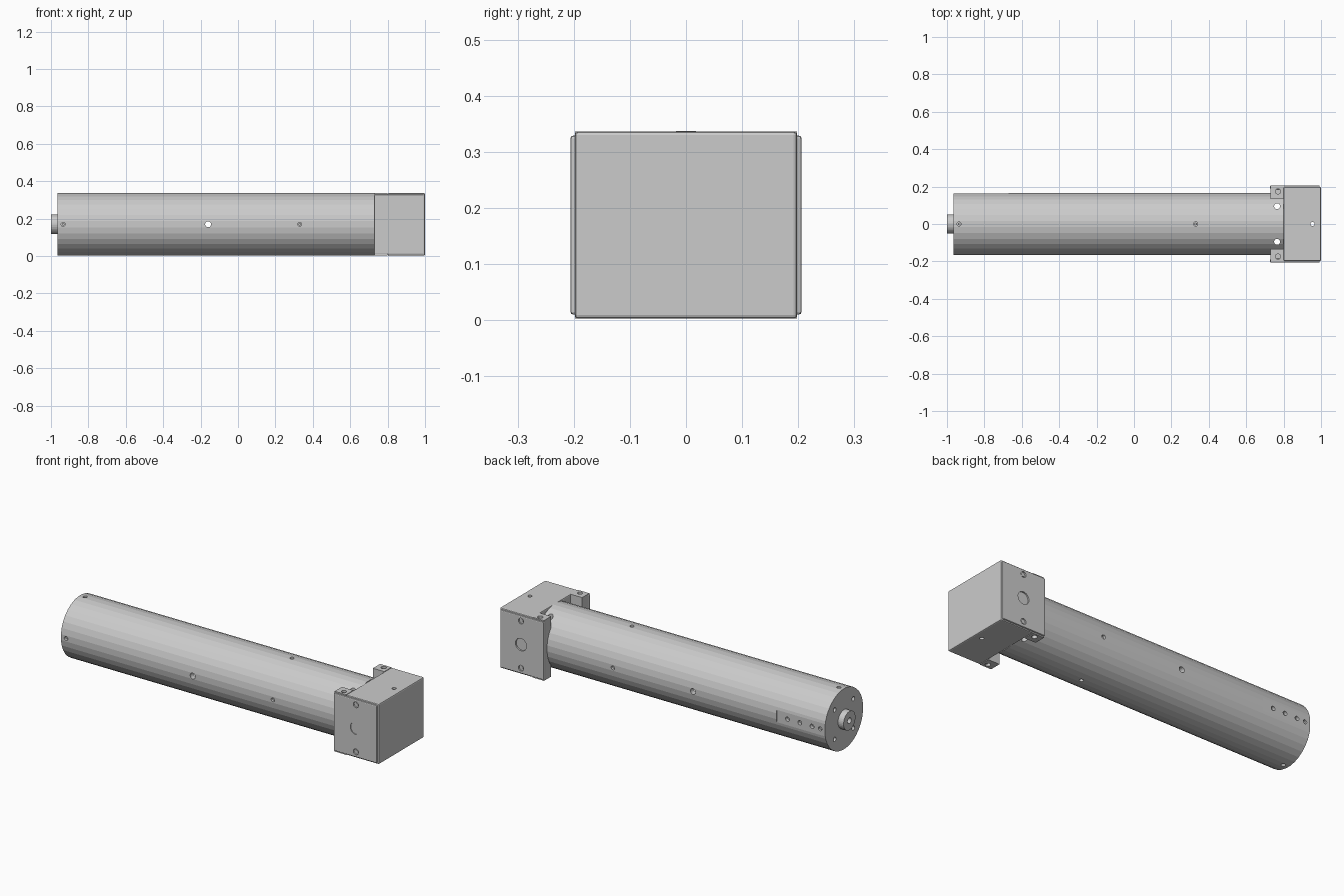
import bpy, bmesh, math
from mathutils import Matrix, Vector

if "Cube" in bpy.data.objects:
    bpy.data.objects.remove(bpy.data.objects["Cube"])

CZ, R = 0.17, 0.167          # tube axis height and radius


def add_cyl(bm, p0, p1, r, n=16):
    p0, p1 = Vector(p0), Vector(p1)
    d = p1 - p0
    rot = d.to_track_quat('Z', 'Y').to_matrix().to_4x4()
    spin = Matrix.Rotation(math.pi / n, 4, 'Z')
    bmesh.ops.create_cone(bm, cap_ends=True, segments=n, radius1=r, radius2=r, depth=d.length,
                          matrix=Matrix.Translation((p0 + p1) / 2) @ rot @ spin)


def add_box(bm, lo, hi):
    lo, hi = Vector(lo), Vector(hi)
    bmesh.ops.create_cube(bm, size=1, matrix=Matrix.Translation((lo + hi) / 2)
                          @ Matrix.Diagonal((*(hi - lo), 1)))


def make(name, cyls=(), boxes=()):
    bm = bmesh.new()
    for c in cyls:
        add_cyl(bm, *c)
    for b in boxes:
        add_box(bm, *b)
    me = bpy.data.meshes.new(name)
    bm.to_mesh(me)
    bm.free()
    ob = bpy.data.objects.new(name, me)
    bpy.context.collection.objects.link(ob)
    return ob


def apply(ob, mod):
    bpy.context.view_layer.objects.active = ob
    bpy.ops.object.modifier_apply(modifier=mod.name)


def cut(ob, cyls=(), boxes=()):
    cutter = make("cutter", cyls, boxes)
    cutter.hide_render = True
    m = ob.modifiers.new("cut", 'BOOLEAN')
    m.operation, m.solver, m.object = 'DIFFERENCE', 'EXACT', cutter
    apply(ob, m)
    bpy.data.objects.remove(cutter)


def bevel(ob, w, seg=2):
    m = ob.modifiers.new("bevel", 'BEVEL')
    m.width, m.segments, m.limit_method = w, seg, 'ANGLE'
    apply(ob, m)


# Main tube: hollow, flat on the back near the left end, drilled around its sides
tube = make("tube", [((-0.966, 0, CZ), (0.80, 0, CZ), R / math.cos(math.pi / 32), 32)])
cut(tube, [((-0.93, 0, CZ), (0.81, 0, CZ), 0.138, 32)])
cut(tube, boxes=[((-1.1, 0.1635, 0.0), (-0.67, 0.3, 0.4))])
holes, pins = [], []
for x in (-0.935, 0.33):
    for k in range(4):
        d = Vector((0, round(math.cos(k * math.pi / 2)), round(math.sin(k * math.pi / 2))))
        c = Vector((x, 0, CZ))
        holes.append((c + d * 0.145, c + d * 0.19, 0.011))
        pins.append((c + d * 0.14, c + d * 0.157, 0.007))
for x in (-0.735, -0.81, -0.885):
    holes.append(((x, 0.145, CZ), (x, 0.19, CZ), 0.012))
holes.append(((-0.16, -0.3, CZ), (-0.16, 0.3, CZ), 0.016))
for s in (-1, 1):
    holes.append(((0.765, s * 0.095, -0.1), (0.765, s * 0.095, 0.5), 0.016))
# Bolt holes in the left end face
for a in (45, 135, 225, 315):
    y, z = 0.115 * math.cos(math.radians(a)), 0.115 * math.sin(math.radians(a))
    holes.append(((-1, y, CZ + z), (-0.94, y, CZ + z), 0.012))
cut(tube, holes)
make("tube_screws", pins)

# Shaft stub with a centre hole
stub = make("shaft_stub", [((-1.0, 0, CZ), (-0.95, 0, CZ), 0.052, 32)])
cut(stub, [((-1.1, 0, CZ), (-0.965, 0, CZ), 0.016)])

# End block with a through hole
block = make("end_block", boxes=[((0.80, -0.198, 0.003), (1.0, 0.198, 0.336))])
bevel(block, 0.006)
cut(block, [((0.955, 0, -0.1), (0.955, 0, 0.5), 0.011)])

for s, side in ((-1, "front"), (1, "back")):
    # Arm hugging the tube, with lug screws above and below
    ya, yb = sorted((s * 0.135, s * 0.198))
    arm = make(side + "_arm", boxes=[((0.73, ya, 0.003), (0.80, yb, 0.336))])
    y = s * 0.174
    cut(arm, [((0.70, 0, CZ), (0.82, 0, CZ), 0.172, 32)])
    cut(arm, [((0.77, y, z), (0.77, y, z + 0.05), 0.014) for z in (-0.03, 0.32)])
    make(side + "_lug_screws", [((0.77, y, 0.015), (0.77, y, 0.03), 0.009),
                                ((0.77, y, 0.31), (0.77, y, 0.325), 0.009)])
    # Side plate with two screws and a round recess
    ya, yb = sorted((s * 0.185, s * 0.206))
    plate = make(side + "_plate", boxes=[((0.728, ya, 0.010), (0.993, yb, 0.329))])
    bevel(plate, 0.005)
    y0, y1 = s * 0.196, s * 0.25
    cut(plate, [((0.865, y0, z), (0.865, y1, z), 0.016) for z in (0.04, 0.30)]
        + [((0.865, s * (0.202 if s < 0 else 0.19), CZ), (0.865, y1, CZ), 0.034, 32)])
    make(side + "_plate_screws", [((0.865, s * 0.19, z), (0.865, s * 0.202, z), 0.010)
                                  for z in (0.04, 0.30)])
